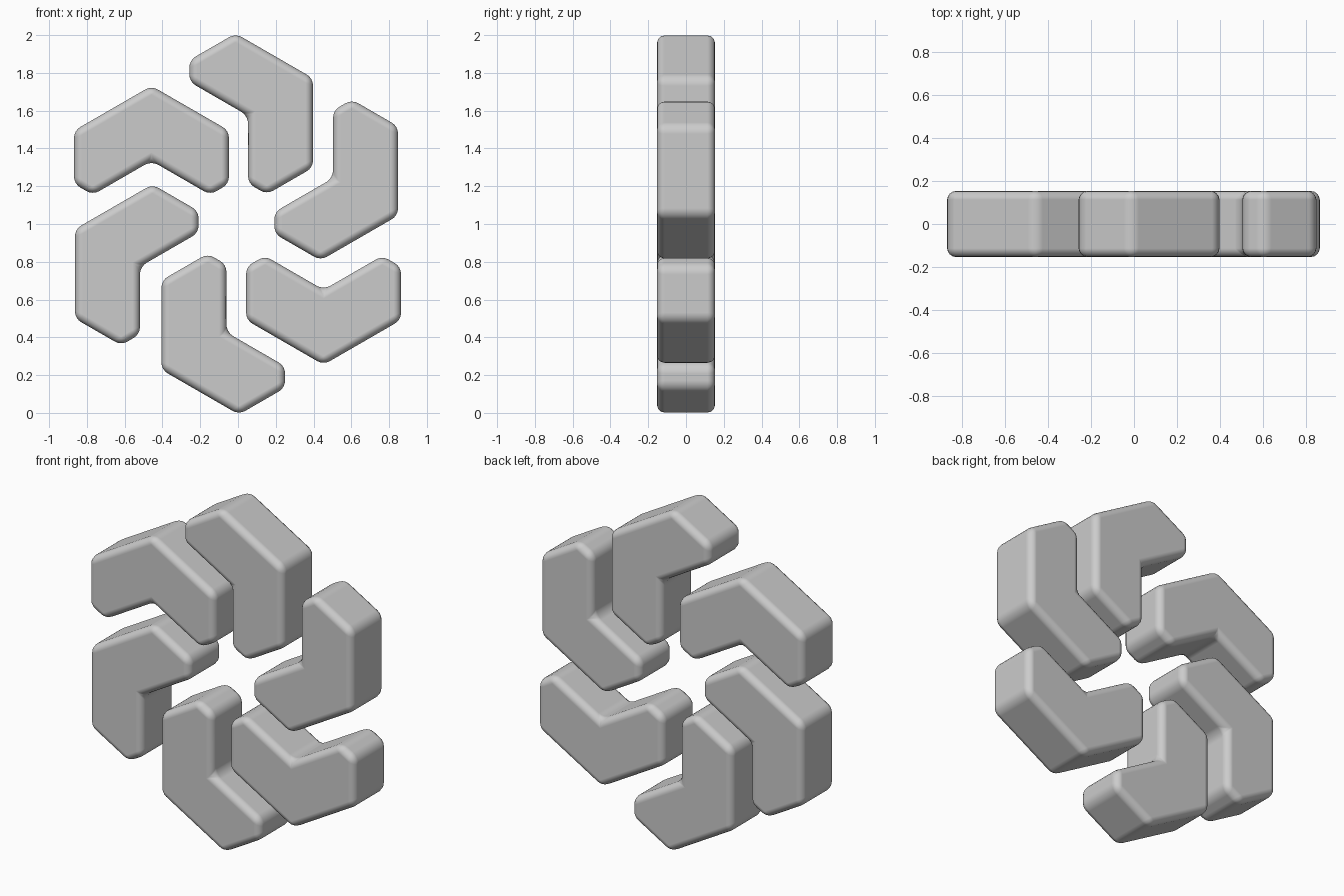
import bpy, bmesh, math

if "Cube" in bpy.data.objects:
    bpy.data.objects.remove(bpy.data.objects["Cube"])

T = math.tan(math.radians(30))
HALF_W, THICK, CUT, HALF_D = 0.41, 0.397, 0.115, 0.153

# Right half of the chevron outline, apex at origin (x, z)
low = -THICK - HALF_W * T
right = [(HALF_W, -HALF_W * T), (HALF_W, low + CUT),
         (HALF_W - CUT * math.cos(math.radians(30)), low + CUT / 2)]
profile = [(0, 0)] + right + [(0, -THICK)] + [(-x, z) for x, z in reversed(right)]


def chevron(name, turn, cx, cz):
    """Bevelled chevron turned clockwise, its bounds centred on (cx, cz)."""
    a = math.radians(turn)
    pts = [(x * math.cos(a) + z * math.sin(a), z * math.cos(a) - x * math.sin(a))
           for x, z in profile]
    xs, zs = zip(*pts)
    ox, oz = cx - (min(xs) + max(xs)) / 2, cz - (min(zs) + max(zs)) / 2
    bm = bmesh.new()
    face = bm.faces.new([bm.verts.new((x + ox, -HALF_D, z + oz)) for x, z in pts])
    ext = bmesh.ops.extrude_face_region(bm, geom=[face], use_keep_orig=True)
    for v in ext["geom"]:
        if isinstance(v, bmesh.types.BMVert):
            v.co.y = HALF_D
    bmesh.ops.recalc_face_normals(bm, faces=bm.faces)
    mesh = bpy.data.meshes.new(name)
    bm.to_mesh(mesh)
    bm.free()
    ob = bpy.data.objects.new(name, mesh)
    bpy.context.collection.objects.link(ob)
    # Soft rounded edges with flat main faces
    for p in mesh.polygons:
        p.use_smooth = True
    bev = ob.modifiers.new("round_edges", "BEVEL")
    bev.width = 0.04
    bev.segments = 4
    bev.limit_method = "NONE"
    bev.harden_normals = True
    return ob


# Six chevrons in a slightly irregular ring
places = [("upper_left", -0.458, 1.443), ("top", 0.070, 1.583),
          ("upper_right", 0.520, 1.233), ("lower_right", 0.453, 0.543),
          ("bottom", -0.078, 0.417), ("lower_left", -0.536, 0.784)]
for i, (side, x, z) in enumerate(places):
    chevron(side + "_chevron", 60 * i, x, z)
